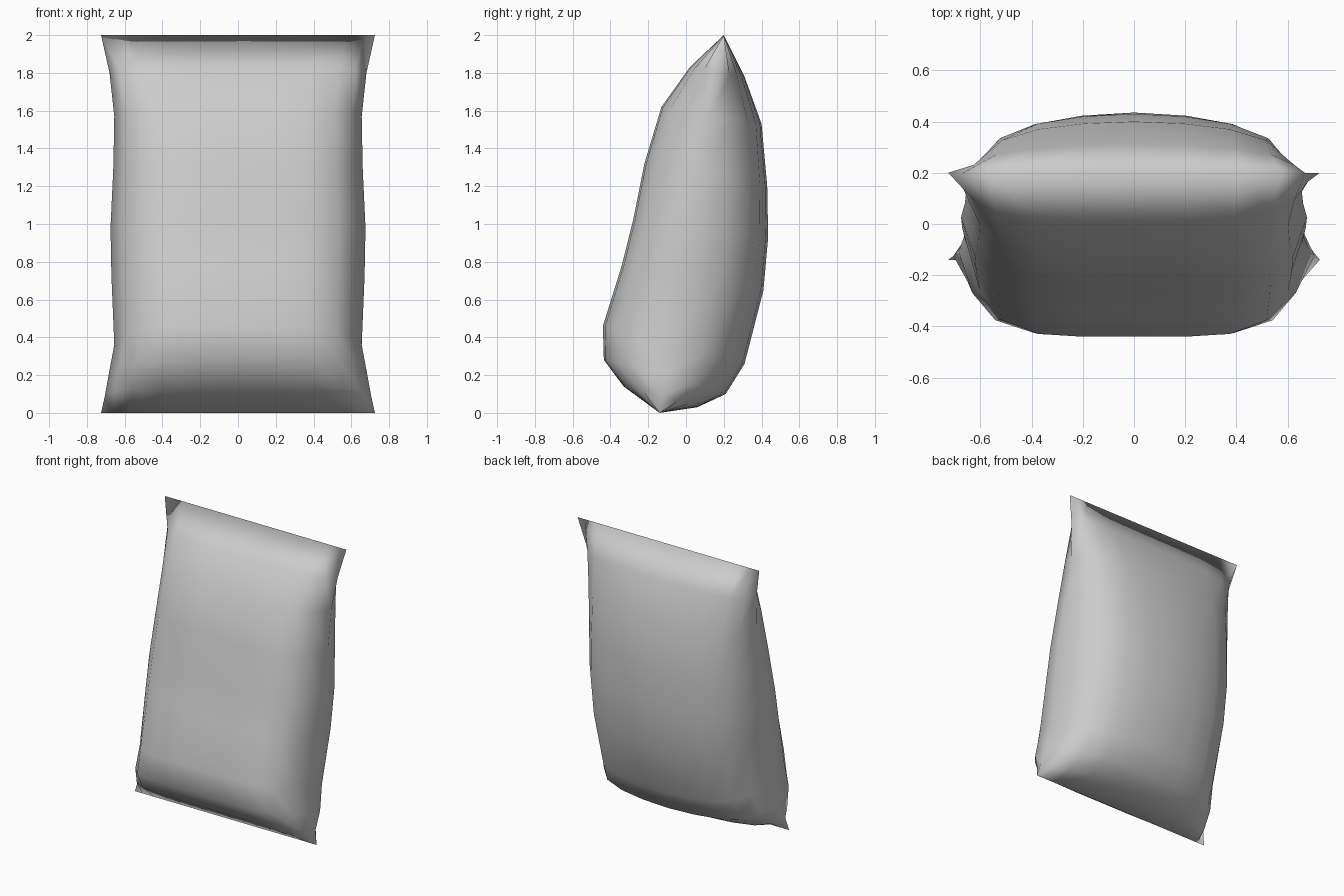
import bpy
import bmesh

cube = bpy.data.objects.get("Cube")
if cube:
    bpy.data.objects.remove(cube, do_unlink=True)

# Centre-line profiles (y, z), from the top edge down to the bottom edge
front = [(.2, 2), (.02, 1.83), (-.13, 1.62), (-.22, 1.32), (-.28, 1.02),
         (-.34, .78), (-.44, .46), (-.435, .28), (-.33, .14), (-.14, 0)]
back = [(.2, 2), (.31, 1.78), (.4, 1.53), (.43, 1.2), (.435, .93),
        (.41, .65), (.31, .26), (.21, .1), (.06, .03), (-.14, 0)]
# Side seam (half width, z)
seam = [(.725, 2), (.68, 1.8), (.655, 1.57), (.66, 1.3), (.675, .98),
        (.67, .72), (.655, .36), (.685, .2), (.705, .09), (.725, 0)]

# Bulge across the width: share of the half width, front swell, back swell
half = [(0, 1, 1), (.3, 1, .97), (.57, .97, .89), (.79, .82, .73), (.92, .5, .45), (1, 0, 0)]
columns = [(-u, f, b) for u, f, b in reversed(half[1:])] + half

bm = bmesh.new()


def panel(profile, side):
    """Grid of points swelling from the seam out to the centre profile."""
    grid = []
    for (y, z), (width, seam_z) in zip(profile, seam):
        seam_y = -.14 + .17 * seam_z
        row = []
        for column in columns:
            swell = column[side]
            row.append(bm.verts.new((width * column[0],
                                     seam_y + (y - seam_y) * swell,
                                     seam_z + (z - seam_z) * swell)))
        grid.append(row)
    for upper, lower in zip(grid, grid[1:]):
        for i in range(len(columns) - 1):
            bm.faces.new((upper[i], lower[i], lower[i + 1], upper[i + 1]))


panel(front, 1)
panel(back, 2)

# Join the two panels along their shared edges
bmesh.ops.remove_doubles(bm, verts=bm.verts, dist=.001)
bmesh.ops.recalc_face_normals(bm, faces=bm.faces)
for face in bm.faces:
    face.smooth = True

mesh = bpy.data.meshes.new("pillow")
bm.to_mesh(mesh)
bm.free()
pillow = bpy.data.objects.new("pillow", mesh)
bpy.context.collection.objects.link(pillow)

# Plain grey fabric
fabric = bpy.data.materials.new("grey fabric")
fabric.use_nodes = True
grey = (.6, .6, .6, 1)
fabric.diffuse_color = grey
fabric.node_tree.nodes["Principled BSDF"].inputs["Base Color"].default_value = grey
mesh.materials.append(fabric)
